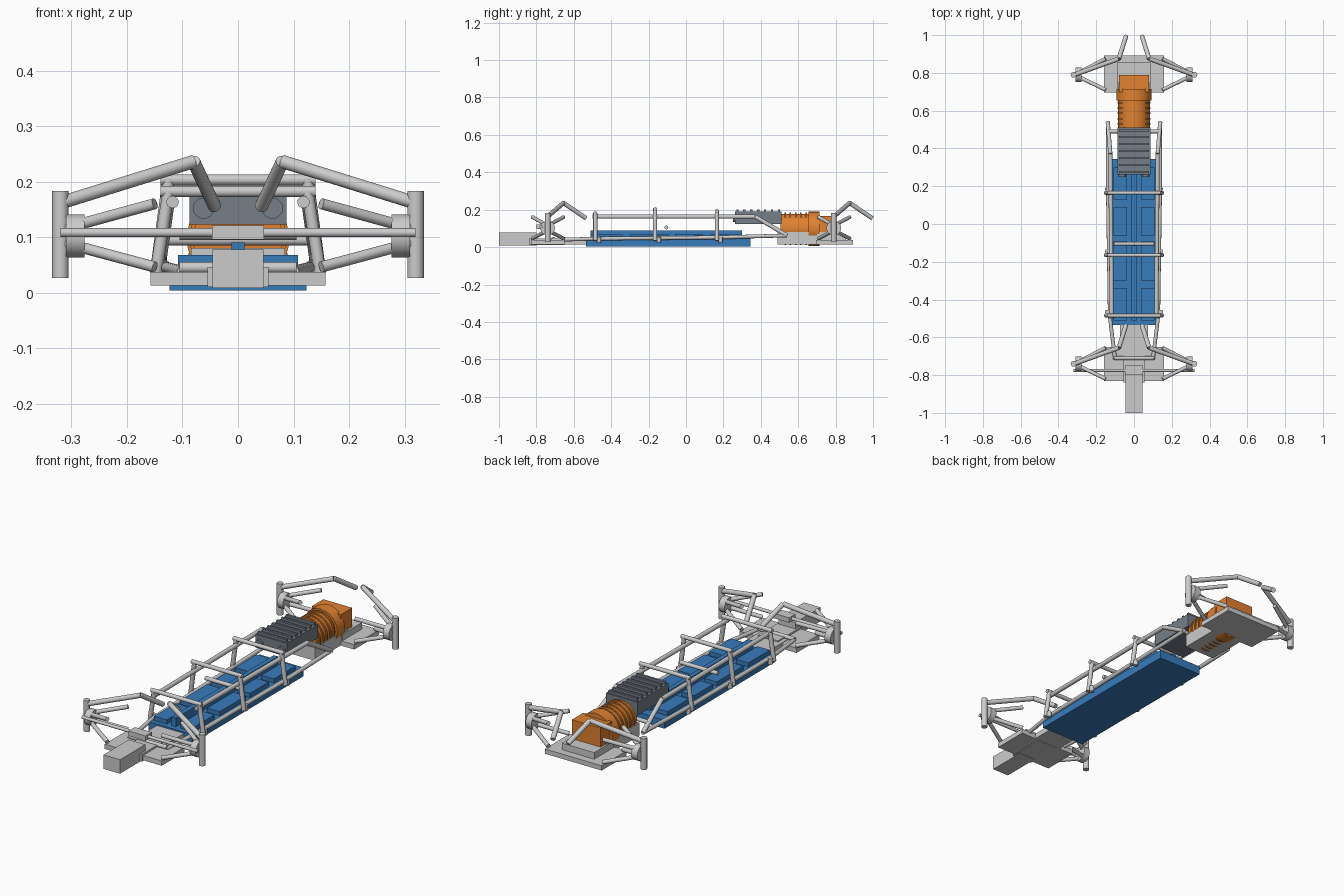
import bpy, math
from mathutils import Vector


def material(name, rgb):
    m = bpy.data.materials.new(name)
    m.diffuse_color = (*rgb, 1)
    return m


BLUE = material("battery_blue", (0.04, 0.2, 0.5))
ORANGE = material("motor_orange", (0.75, 0.22, 0.03))
DARK = material("dark_grey", (0.18, 0.21, 0.25))


def finish(name, mat):
    o = bpy.context.object
    o.name = name
    if mat:
        o.data.materials.append(mat)
    return o


def box(name, x, y, z, mat=None):
    bpy.ops.mesh.primitive_cube_add(size=1, location=(sum(x) / 2, sum(y) / 2, sum(z) / 2))
    bpy.context.object.scale = (x[1] - x[0], y[1] - y[0], z[1] - z[0])
    return finish(name, mat)


def wide(name, w, y, z, mat=None):
    return box(name, (-w, w), y, z, mat)


def rod(name, a, b, r=0.011, mat=None, sides=20):
    a, b = Vector(a), Vector(b)
    d = b - a
    bpy.ops.mesh.primitive_cylinder_add(vertices=sides, radius=r, depth=d.length, location=(a + b) / 2)
    o = bpy.context.object
    o.rotation_euler = d.to_track_quat('Z', 'Y').to_euler()
    bpy.ops.object.shade_smooth_by_angle(angle=math.radians(35))
    return finish(name, mat)


def path(name, pts, r):
    for a, b in zip(pts, pts[1:]):
        rod(name, a, b, r)


# Battery tray, spine and modules
wide("battery_tray", 0.123, (-0.535, 0.345), (0.004, 0.047), BLUE)
wide("battery_spine", 0.012, (-0.51, 0.30), (0.045, 0.09), BLUE)
for s in (-1, 1):
    for y0, y1 in ((-0.51, -0.34), (-0.30, -0.09), (-0.06, 0.09), (0.13, 0.30)):
        box("battery_module", sorted((s * 0.038, s * 0.108)), (y0, y1), (0.045, 0.068), BLUE)

# Front subframe, nose box and steering rack
wide("front_plate", 0.158, (-0.83, -0.65), (0.013, 0.037))
wide("front_neck", 0.075, (-0.70, -0.53), (0.013, 0.040))
wide("front_mount", 0.055, (-0.84, -0.65), (0.010, 0.046))
wide("nose_box", 0.046, (-1.0, -0.80), (0.008, 0.078))
wide("steering_housing", 0.047, (-0.80, -0.75), (0.096, 0.121))
rod("steering_rod", (-0.32, -0.775, 0.108), (0.32, -0.775, 0.108), 0.008)

# Rear subframe
wide("rear_plate", 0.158, (0.695, 0.893), (0.013, 0.037))
wide("rear_neck", 0.085, (0.49, 0.75), (0.015, 0.080))
wide("rear_mount", 0.09, (0.70, 0.855), (0.036, 0.070))

# Electric motor with cooling rings
rod("motor_body", (0, 0.505, 0.097), (0, 0.66, 0.097), 0.081, ORANGE, 40)
rod("motor_flange", (0, 0.655, 0.097), (0, 0.715, 0.097), 0.092, ORANGE, 40)
for i in range(5):
    y = 0.53 + i * 0.028
    rod("motor_ring", (0, y - 0.004, 0.097), (0, y + 0.004, 0.097), 0.087, ORANGE, 40)
wide("motor_gearbox", 0.08, (0.70, 0.79), (0.07, 0.165), ORANGE)

# Inverter with cooling fins and ports
wide("inverter", 0.087, (0.262, 0.51), (0.123, 0.190), DARK)
for i in range(7):
    y = 0.275 + i * 0.037
    wide("inverter_fin", 0.08, (y - 0.006, y + 0.006), (0.188, 0.202), DARK)

for s in (-1, 1):
    rod("inverter_port", (s * 0.062, 0.25, 0.152), (s * 0.062, 0.28, 0.152), 0.019, DARK)

    # Long frame rails
    path("upper_rail", [(s * 0.118, -0.50, 0.163), (s * 0.125, 0.37, 0.163),
                        (s * 0.139, 0.54, 0.062)], 0.011)
    path("lower_rail", [(s * 0.10, -0.715, 0.038), (s * 0.128, -0.49, 0.045),
                        (s * 0.138, 0.17, 0.052), (s * 0.138, 0.54, 0.062)], 0.010)

    # Hoop legs with feet
    for y, top in ((-0.485, 0.182), (-0.165, 0.205), (0.165, 0.195)):
        rod("hoop_leg", (s * 0.148, y, 0.035), (s * 0.125, y, top), 0.011)
        rod("hoop_foot", (s * 0.143, y + 0.02, 0.025), (s * 0.143, y + 0.02, 0.055), 0.011)

    # Suspension corners, same at both axles
    for y in (-0.74, 0.79):
        rod("upright", (s * 0.32, y, 0.026), (s * 0.32, y, 0.183), 0.015)
        rod("hub", (s * 0.277, y, 0.102), (s * 0.31, y, 0.102), 0.039, None, 28)
        for dy in (-0.08, 0.085):
            rod("upper_arm", (s * 0.315, y, 0.115), (s * 0.15, y + dy, 0.16), 0.010)
            rod("lower_arm", (s * 0.315, y, 0.09), (s * 0.15, y + dy, 0.046), 0.010)
        path("push_link", [(s * 0.315, y, 0.163), (s * 0.08, y + 0.085, 0.236),
                           (s * 0.042, y + 0.205, 0.155)], 0.012)

# Cross bars
for y, z, w in ((-0.485, 0.182, 0.14), (-0.165, 0.203, 0.14), (0.165, 0.193, 0.14),
                (-0.105, 0.105, 0.105), (0.49, 0.095, 0.135), (-0.71, 0.045, 0.105)):
    rod("cross_bar", (-w, y, z), (w, y, z), 0.010)
